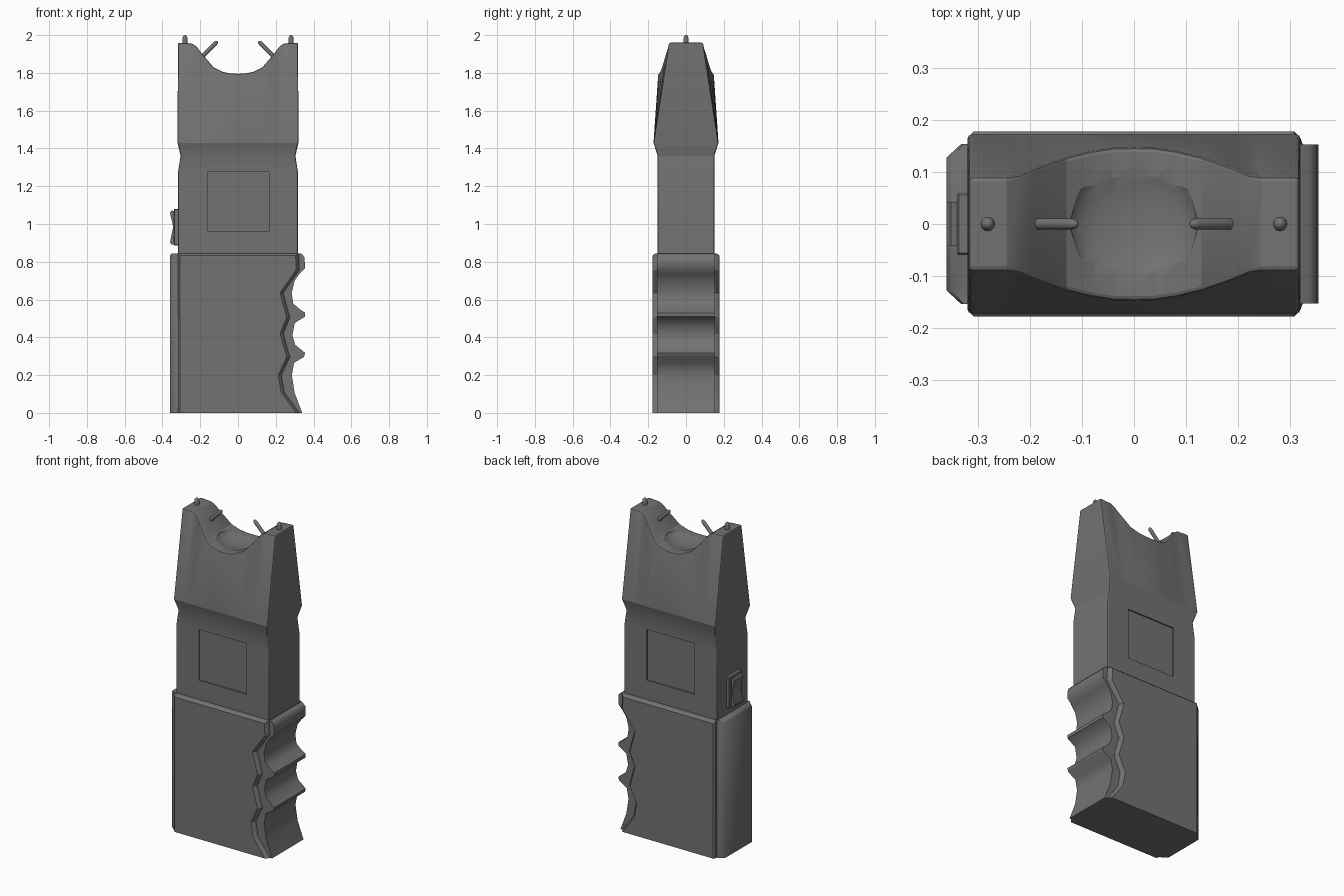
import bpy, bmesh, math
from mathutils import Vector

if "Cube" in bpy.data.objects:
    bpy.data.objects.remove(bpy.data.objects["Cube"])

grey = bpy.data.materials.new("dark_grey")
grey.diffuse_color = (.17, .17, .17, 1)
grey.use_nodes = True
grey.node_tree.nodes["Principled BSDF"].inputs["Base Color"].default_value = grey.diffuse_color


def make(name, verts, faces):
    me = bpy.data.meshes.new(name)
    me.from_pydata(verts, [], faces)
    bm = bmesh.new()
    bm.from_mesh(me)
    bmesh.ops.recalc_face_normals(bm, faces=bm.faces)
    bm.to_mesh(me)
    bm.free()
    me.materials.append(grey)
    ob = bpy.data.objects.new(name, me)
    bpy.context.collection.objects.link(ob)
    return ob


def activate(ob):
    bpy.ops.object.select_all(action='DESELECT')
    ob.select_set(True)
    bpy.context.view_layer.objects.active = ob


def bevel(ob, width, segments=2):
    m = ob.modifiers.new("bevel", 'BEVEL')
    m.width, m.segments, m.limit_method = width, segments, 'ANGLE'
    m.angle_limit = math.radians(35)
    activate(ob)
    bpy.ops.object.modifier_apply(modifier=m.name)


def cut(ob, cutter):
    m = ob.modifiers.new("cut", 'BOOLEAN')
    m.operation, m.object, m.solver = 'DIFFERENCE', cutter, 'EXACT'
    activate(ob)
    bpy.ops.object.modifier_apply(modifier=m.name)
    bpy.data.objects.remove(cutter)


def smooth(ob, angle=32):
    activate(ob)
    bpy.ops.object.shade_smooth_by_angle(angle=math.radians(angle))


def loft(name, layers):
    """Skin matching x-z profiles placed at given y values."""
    n = len(layers[0][1])
    verts = [(x, y, z) for y, prof in layers for x, z in prof]
    faces = [tuple(range(n)), tuple(range((len(layers) - 1) * n, len(layers) * n))]
    for k in range(len(layers) - 1):
        for i in range(n):
            j = (i + 1) % n
            faces.append((k*n + i, k*n + j, k*n + n + j, k*n + n + i))
    return make(name, verts, faces)


def box(name, lo, hi):
    bpy.ops.mesh.primitive_cube_add(size=1, location=[(a + b) / 2 for a, b in zip(lo, hi)])
    ob = bpy.context.object
    ob.name = name
    ob.scale = [b - a for a, b in zip(lo, hi)]
    bpy.ops.object.transform_apply(location=True, rotation=True, scale=True)
    ob.data.materials.append(grey)
    return ob


# Upper body: stacked sections ending in a scooped, bulging head
half = [(0, 1.795, .147), (.04, 1.797, .146), (.08, 1.805, .14), (.13, 1.83, .128),
        (.19, 1.90, .107), (.22, 1.94, .094), (.245, 1.956, .09), (.318, 1.96, .09)]
cols = [(-x, z, y) for x, z, y in half[:0:-1]] + half
levels = [(.80, .318, .15), (1.27, .318, .15), (1.36, .304, .15), (1.43, .32, .172)]
n = len(cols)
rows = [[(x * hx / .318, hy, z) for x, _, _ in cols] for z, hx, hy in levels]
rows.append([(x, y, z) for x, z, y in cols])
verts = [(x, s * y, z) for s in (-1, 1) for row in rows for x, y, z in row]
B = n * len(rows)
faces = []
for r in range(len(rows) - 1):
    for c in range(n - 1):
        a = r * n + c
        quad = (a, a + 1, a + n + 1, a + n)
        faces += [quad, tuple(i + B for i in quad)]
    for c in (0, n - 1):
        a = r * n + c
        faces.append((a, a + n, a + n + B, a + B))
for r in (0, len(rows) - 1):
    for c in range(n - 1):
        a = r * n + c
        faces.append((a, a + 1, a + 1 + B, a + B))
body = make("upper_body", verts, faces)
bevel(body, .008)

# Recessed square panel on both broad faces
for s in (-1, 1):
    ys = sorted((s * .142, s * .3))
    cut(body, box("panel_cutter", (-.162, ys[0], .963), (.164, ys[1], 1.276)))

# Shallow oval dish at the bottom of the scoop
bpy.ops.mesh.primitive_uv_sphere_add(segments=12, ring_count=16, radius=1, location=(0, 0, 1.83))
dish = bpy.context.object
dish.scale = (.125, .14, .048)
bpy.ops.object.transform_apply(location=True, rotation=True, scale=True)
dish.data.materials.append(grey)
cut(body, dish)
smooth(body, 21)

# Grip shell with softened edges and a wavy front border
wave = [(.322, .845), (.325, .757), (.24, .635), (.275, .505), (.24, .42),
        (.275, .295), (.23, .2), (.245, .11), (.325, 0)]


def grip_profile(left, inset, top):
    return [(left, 0), (left, top)] + [(x - inset, min(z, top)) for x, z in wave]


inner, mid, outer = (grip_profile(*p) for p in
                     ((-.318, 0, .845), (-.318, .006, .842), (-.308, .017, .832)))
grip = loft("grip_shell", [(-.178, outer), (-.167, mid), (-.152, inner),
                           (.152, inner), (.167, mid), (.178, outer)])
smooth(grip, 25)

# Chamfered strip down the back of the grip
strip_in = [(-.36, 0), (-.36, .835), (-.35, .845), (-.30, .845), (-.30, 0)]
strip_out = [(-.332, 0), (-.332, .835), (-.328, .845), (-.30, .845), (-.30, 0)]
strip = loft("grip_back_strip", [(-.154, strip_out), (-.128, strip_in),
                                 (.128, strip_in), (.154, strip_out)])
smooth(strip, 50)

# Finger grooves
fingers = [(.15, 0), (.15, .843), (.335, .843), (.352, .825), (.355, .767), (.325, .735),
           (.30, .70), (.284, .635), (.292, .58), (.318, .556), (.355, .53), (.355, .51),
           (.30, .475), (.288, .41), (.303, .36), (.355, .318), (.35, .297), (.297, .265),
           (.285, .2), (.30, .105), (.34, 0)]
finger_grip = loft("finger_grip", [(-.153, fingers), (.153, fingers)])
smooth(finger_grip, 50)

# Rocker switch on the narrow side
plate = box("switch_plate", (-.34, -.06, .885), (-.30, .06, 1.08))
bevel(plate, .004, 1)
rocker = [(-.32, .895), (-.352, .89), (-.36, .905), (-.343, .985),
          (-.36, 1.058), (-.352, 1.072), (-.32, 1.065)]
loft("switch_rocker", [(-.042, rocker), (.042, rocker)])


# Electrodes: rounded pins, lathed round their own axis
def pin(name, start, end, r):
    start, end = Vector(start), Vector(end)
    length = (end - start).length
    prof = [(r, 0), (r, length - r * 1.3), (r * .75, length - r * .5), (r * .3, length)]
    sides = 12
    vs = [(q * math.cos(i * math.tau / sides), q * math.sin(i * math.tau / sides), z)
          for q, z in prof for i in range(sides)]
    fs = [tuple(range(sides)), tuple(range(3 * sides, 4 * sides))]
    for k in range(3):
        for i in range(sides):
            j = (i + 1) % sides
            fs.append((k*sides + i, k*sides + j, (k+1)*sides + j, (k+1)*sides + i))
    ob = make(name, vs, fs)
    ob.location = start
    ob.rotation_euler = (end - start).to_track_quat('Z', 'Y').to_euler()
    smooth(ob, 50)


for s, side in ((-1, "left"), (1, "right")):
    pin(side + "_contact_pin", (s * .281, 0, 1.94), (s * .281, 0, 2.0), .014)
    pin(side + "_spark_prong", (s * .195, 0, 1.88), (s * .109, 0, 1.967), .011)
